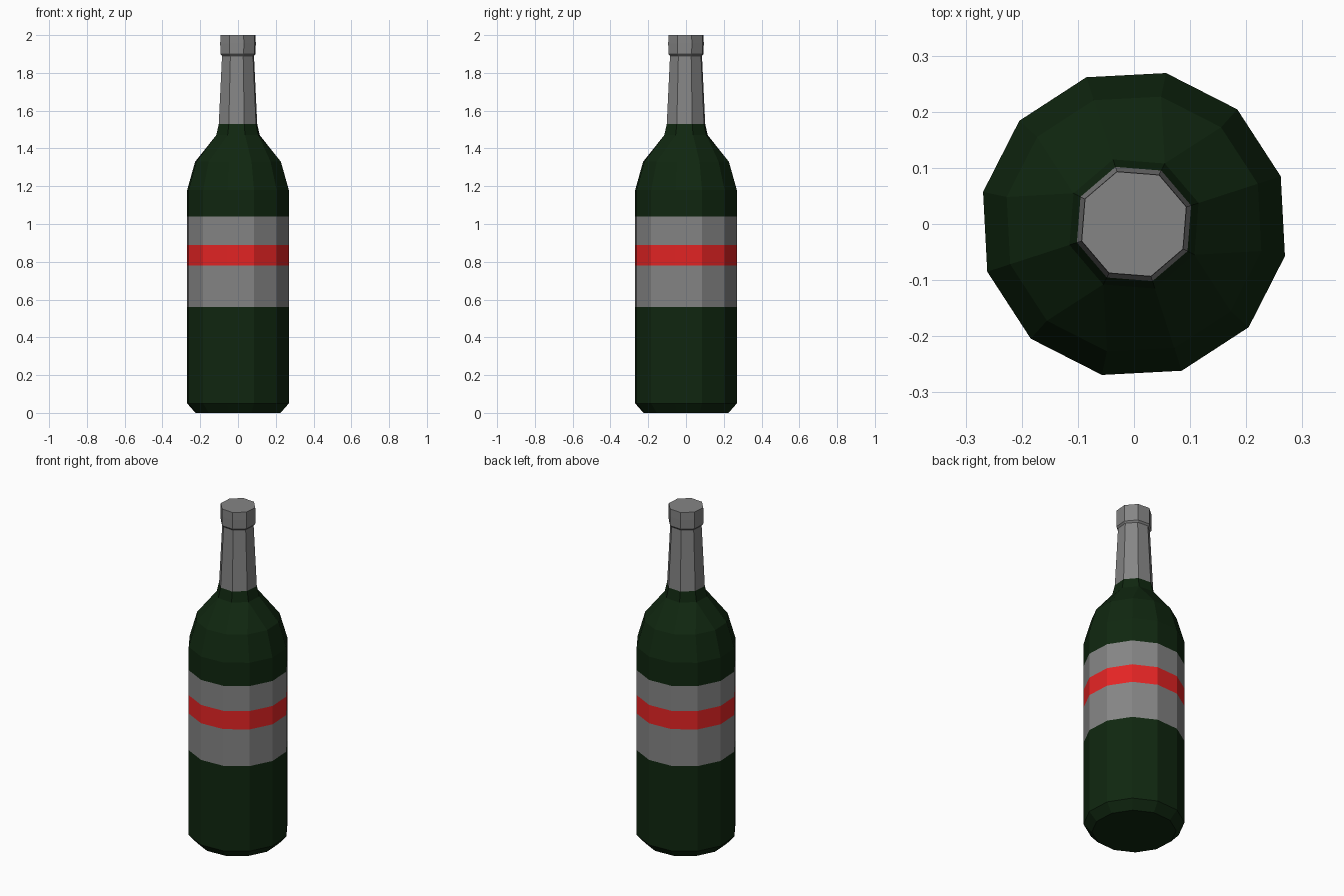
import bpy
import bmesh
from math import cos, sin, radians, tau

if "Cube" in bpy.data.objects:
    bpy.data.objects.remove(bpy.data.objects["Cube"], do_unlink=True)

TURN = radians(18)


def material(name, color):
    mat = bpy.data.materials.new(name)
    mat.use_nodes = True
    mat.diffuse_color = (*color, 1)
    bsdf = mat.node_tree.nodes["Principled BSDF"]
    bsdf.inputs["Base Color"].default_value = (*color, 1)
    bsdf.inputs["Roughness"].default_value = 0.6
    return mat


glass = material("dark green glass", (0.005, 0.02, 0.005))
grey = material("grey foil and paper", (0.235, 0.235, 0.235))
red = material("red stripe", (0.78, 0.018, 0.018))


def ring(bm, sides, radius, z):
    angles = [TURN + tau * i / sides for i in range(sides)]
    return [bm.verts.new((radius * cos(a), radius * sin(a), z)) for a in angles]


def join(bm, low, high):
    """Quads between two rings with the same number of sides."""
    n = len(low)
    return [bm.faces.new((low[i], low[(i + 1) % n], high[(i + 1) % n], high[i]))
            for i in range(n)]


def stack(bm, sides, profile):
    """Rings at each (radius, height), joined in order."""
    rings = [ring(bm, sides, r, z) for r, z in profile]
    for low, high in zip(rings, rings[1:]):
        join(bm, low, high)
    return rings


def finish(bm, name, mats):
    bmesh.ops.recalc_face_normals(bm, faces=bm.faces)
    mesh = bpy.data.meshes.new(name)
    bm.to_mesh(mesh)
    bm.free()
    for mat in mats:
        mesh.materials.append(mat)
    obj = bpy.data.objects.new(name, mesh)
    bpy.context.collection.objects.link(obj)
    return obj


# Twelve-sided body with the label bands cut in flush
bm = bmesh.new()
R = 0.275
body = stack(bm, 12, [(0.23, 0), (R, 0.05), (R, 0.56), (R, 0.78), (R, 0.89),
                      (R, 1.04), (R, 1.18), (0.232, 1.33)])
bm.faces.new(body[0][::-1])

# Shoulder narrows from twelve sides to eight, one quarter at a time
collar = stack(bm, 8, [(0.121, 1.47), (0.107, 1.53)])
low, high = body[-1], collar[0]
for q in range(4):
    a = [low[(3 * q + i) % 12] for i in range(4)]
    b = [high[(2 * q + i) % 8] for i in range(3)]
    bm.faces.new((a[0], a[1], b[1], b[0]))
    bm.faces.new((a[1], a[2], b[1]))
    bm.faces.new((a[2], a[3], b[2], b[1]))

# Paper label and its stripe by height
for face in bm.faces:
    z = face.calc_center_median().z
    if 0.78 < z < 0.89:
        face.material_index = 2
    elif 0.56 < z < 1.04:
        face.material_index = 1
finish(bm, "bottle_body", [glass, grey, red])

# Foil-wrapped neck
bm = bmesh.new()
stack(bm, 8, [(0.107, 1.53), (0.089, 1.89)])
finish(bm, "neck_foil", [grey])

# Cap with a small lip underneath
bm = bmesh.new()
cap = stack(bm, 8, [(0.089, 1.89), (0.098, 1.9), (0.099, 1.955), (0.098, 2.0)])
bm.faces.new(cap[0][::-1])
bm.faces.new(cap[-1])
finish(bm, "cap", [grey])
